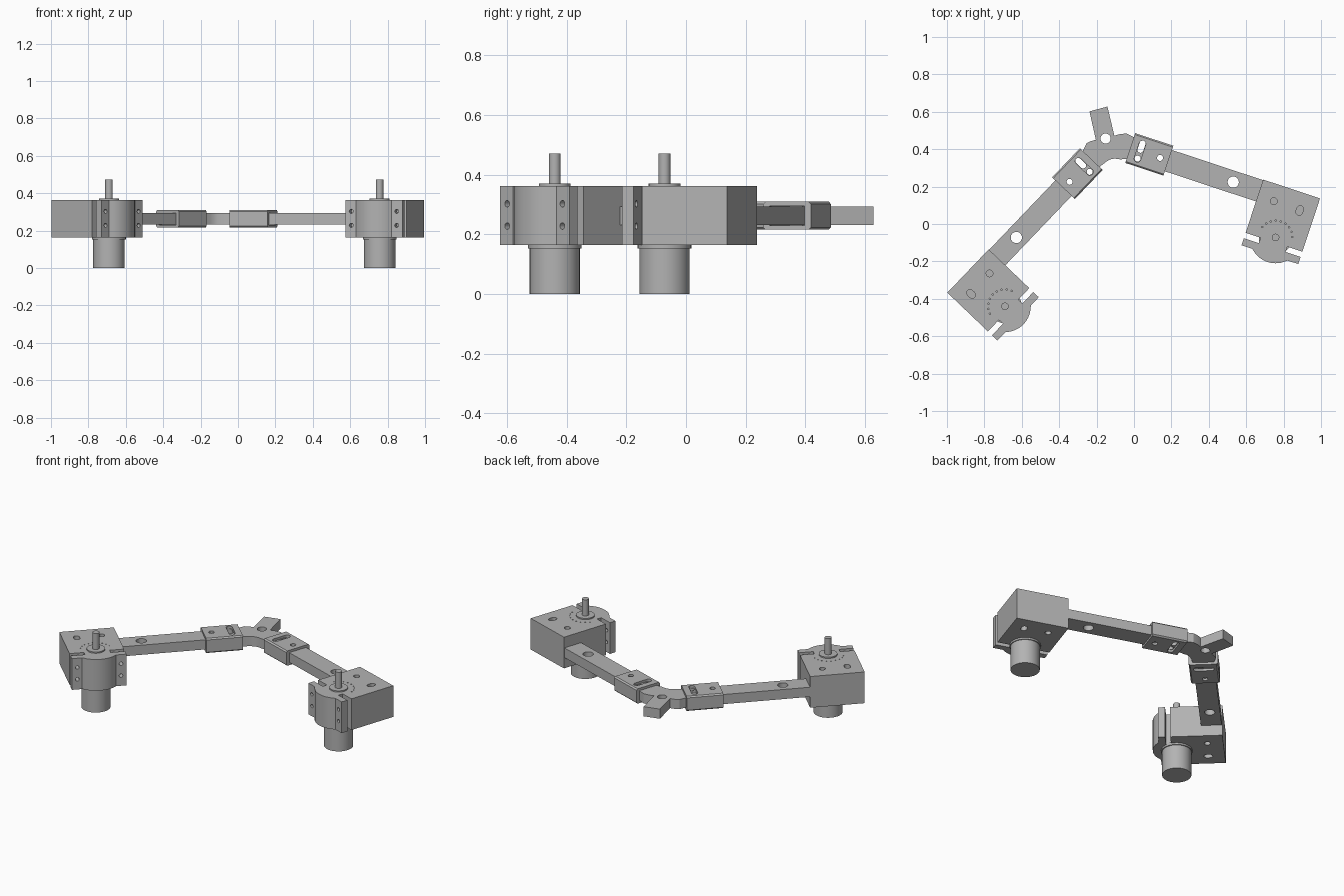
import bpy, bmesh
from math import sin, cos, pi, radians
from mathutils import Vector

cube = bpy.data.objects.get("Cube")
if cube:
    bpy.data.objects.remove(cube)

grey = bpy.data.materials.new("machined grey")
grey.use_nodes = True
grey.diffuse_color = (0.45, 0.45, 0.45, 1)
grey.node_tree.nodes["Principled BSDF"].inputs["Base Color"].default_value = (0.45, 0.45, 0.45, 1)

BAR_Z = (0.232, 0.293)
SLEEVE_Z = (0.216, 0.31)
BLOCK_Z = (0.164, 0.362)
MID = -0.21          # sideways position of the bar relative to the motor shaft


def rect(a0, a1, b0, b1):
    return [(a0, b0), (a1, b0), (a1, b1), (a0, b1)]


def circle(a, b, r, n=24):
    return [(a + r * cos(2 * pi * i / n), b + r * sin(2 * pi * i / n)) for i in range(n)]


def obround(a, b, r, half):
    """Slot outline, long in the second axis."""
    ends = [(0, half), (pi, -half)]
    return [(a + r * cos(s + pi * i / 10), b + off + r * sin(s + pi * i / 10))
            for s, off in ends for i in range(11)]


def bevelled(a0, a1, b0, b1, c):
    return [(a0 + c, b0), (a1 - c, b0), (a1, b0 + c), (a1, b1 - c),
            (a1 - c, b1), (a0 + c, b1), (a0, b1 - c), (a0, b0 + c)]


def solid(name, base, move):
    """Extrude a closed loop of 3D points along a vector."""
    bm = bmesh.new()
    low = [bm.verts.new(p) for p in base]
    high = [bm.verts.new(Vector(p) + move) for p in base]
    bm.faces.new(low)
    bm.faces.new(high)
    n = len(low)
    for i in range(n):
        j = (i + 1) % n
        bm.faces.new((low[i], low[j], high[j], high[i]))
    bmesh.ops.recalc_face_normals(bm, faces=bm.faces)
    mesh = bpy.data.meshes.new(name)
    bm.to_mesh(mesh)
    bm.free()
    mesh.materials.append(grey)
    ob = bpy.data.objects.new(name, mesh)
    bpy.context.collection.objects.link(ob)
    return ob


def cut(ob, cutters):
    """Subtract the cutters, apply and remove them."""
    for c in cutters:
        c.hide_render = True
        mod = ob.modifiers.new("cut", 'BOOLEAN')
        mod.operation = 'DIFFERENCE'
        mod.solver = 'EXACT'
        mod.object = c
    deps = bpy.context.evaluated_depsgraph_get()
    old = ob.data
    mesh = bpy.data.meshes.new_from_object(ob.evaluated_get(deps))
    ob.modifiers.clear()
    ob.data = mesh
    bpy.data.meshes.remove(old)
    for c in cutters:
        bpy.data.objects.remove(c)


def smooth(ob):
    for p in ob.data.polygons:
        p.use_smooth = True
    ob.data.set_sharp_from_angle(angle=radians(30))


class Arm:
    """Local frame: u points out along the bar, w from the bar to the motor."""

    def __init__(self, side, motor, u, turn):
        self.side, self.motor = side, Vector((*motor, 0))
        self.u = Vector((cos(u), sin(u), 0))
        self.w = Vector((-sin(u), cos(u), 0)) * turn

    def at(self, u, w, z=0):
        return self.motor + self.u * u + self.w * w + Vector((0, 0, z))

    def prism(self, name, outline, z0, z1):
        return solid(self.side + "_" + name, [self.at(a, b, z0) for a, b in outline],
                     Vector((0, 0, z1 - z0)))

    def hole(self, outline):
        return self.prism("cutter", outline, 0.1, 0.5)


def build_arm(arm):
    # clamp block with a round nose, two slots and two ears
    half = [(0.16, -0.273), (0.16, 0.027), (0.075, 0.027), (0.075, 0.057),
            (0.16, 0.057), (0.16, 0.097), (0.1, 0.097)]
    nose = [(0.138 * cos(radians(a)), 0.138 * sin(radians(a))) for a in range(48, 133, 6)]
    outline = half + nose + [(-a, b) for a, b in reversed(half)]
    block = arm.prism("motor_block", outline, *BLOCK_Z)
    holes = [arm.hole(circle(-0.07, -0.181, 0.018)),
             arm.hole(obround(0.077, -0.177, 0.018, 0.008))]
    for a in (-0.128, 0.128):
        for z in (0.228, 0.303):
            ring = [arm.at(p, 0.04, q) for p, q in circle(a, z, 0.011, 16)]
            holes.append(solid("cutter", ring, arm.w * 0.08))
    # ring of small index dimples
    for i in range(9):
        t = radians(200 + 17.5 * i)
        dot = circle(0.09 * cos(t), 0.09 * sin(t), 0.004, 8)
        holes.append(arm.prism("cutter", dot, 0.352, 0.4))
    cut(block, holes)

    # motor
    parts = [block]
    for name, r, z0, z1 in (("motor_body", 0.084, 0, 0.156), ("motor_flange", 0.09, 0.153, 0.17),
                            ("motor_boss", 0.053, 0.35, 0.37), ("motor_shaft", 0.02, 0.36, 0.472)):
        parts.append(arm.prism(name, circle(0, 0, r, 48), z0, z1))

    # bar
    bar = arm.prism("bar", rect(-0.775, 0.12, MID - 0.06, MID + 0.06), *BAR_Z)
    cut(bar, [arm.hole(circle(-0.308, MID, 0.03, 32)), arm.hole(circle(-0.72, MID, 0.016))])

    # hollow sleeve joining bar and hub
    section = bevelled(MID - 0.084, MID + 0.084, *SLEEVE_Z, 0.008)
    sleeve = solid(arm.side + "_sleeve", [arm.at(-0.888, b, z) for b, z in section], arm.u * 0.215)
    inner = rect(MID - 0.062, MID + 0.062, 0.23, 0.295)
    cut(sleeve, [solid("cutter", [arm.at(-0.95, b, z) for b, z in inner], arm.u * 0.4),
                 arm.hole(circle(-0.72, MID, 0.016)),
                 arm.hole(obround(-0.833, MID, 0.018, 0.042))])
    for ob in parts + [bar, sleeve]:
        smooth(ob)


left = Arm("left", (0.757, -0.072), radians(-18.3), -1)
right = Arm("right", (-0.69, -0.44), radians(226.3), 1)
build_arm(left)
build_arm(right)

# bent hub with a tab and a tongue in each sleeve
a, b = MID - 0.06, MID + 0.06
tongue_l = [left.at(-0.88, b), left.at(-0.785, b), left.at(-0.785, a), left.at(-0.88, a)]
tongue_r = [right.at(-0.88, a), right.at(-0.785, a), right.at(-0.785, b), right.at(-0.88, b)]
upper = [(-0.04, 0.484), (-0.075, 0.481), (-0.105, 0.472), (-0.142, 0.628),
         (-0.238, 0.602), (-0.204, 0.45), (-0.235, 0.442), (-0.255, 0.43)]
lower = [(-0.15, 0.332), (-0.128, 0.345), (-0.104, 0.35), (-0.075, 0.346)]
loop = tongue_l + [Vector((*p, 0)) for p in upper] + tongue_r + [Vector((*p, 0)) for p in lower]
base = Vector((0, 0, BAR_Z[0]))
hub = solid("centre_hub", [p + base for p in loop], Vector((0, 0, BAR_Z[1] - BAR_Z[0])))
holes = [solid("cutter", [(x, y, 0.1) for x, y in circle(-0.152, 0.457, 0.027, 32)], Vector((0, 0, 0.3)))]
for arm in (left, right):
    holes += [arm.hole(obround(-0.833, -0.236, 0.016, 0.018)), arm.hole(circle(-0.833, -0.169, 0.016))]
cut(hub, holes)
smooth(hub)
